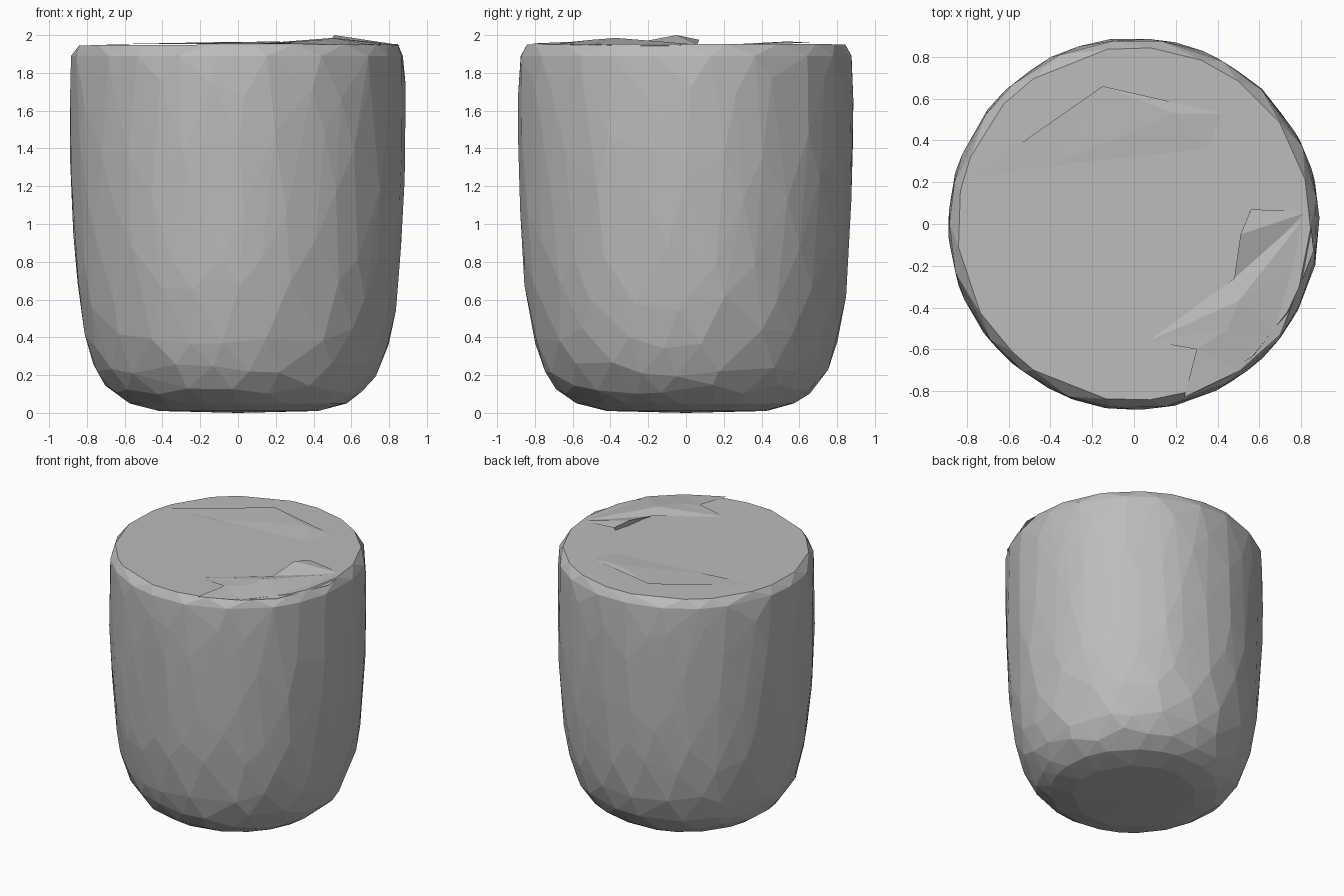
import bpy, bmesh, math, random

random.seed(7)
cube = bpy.data.objects.get("Cube")
if cube:
    bpy.data.objects.remove(cube, do_unlink=True)

# One plain grey for everything
grey = bpy.data.materials.new("stone_grey")
grey.use_nodes = True
colour = (0.5, 0.5, 0.5, 1)
grey.diffuse_color = colour
grey.node_tree.nodes["Principled BSDF"].inputs["Base Color"].default_value = colour

# Side outline of the rounded block: (radius, height)
PROFILE = [(0.0, 0.0), (0.43, 0.01), (0.58, 0.05), (0.69, 0.125), (0.76, 0.23),
           (0.815, 0.4), (0.85, 0.62), (0.872, 0.87), (0.885, 1.15),
           (0.892, 1.45), (0.893, 1.7), (0.887, 1.89), (0.85, 1.95)]
SIDES = 21


def radius_at(z):
    for (r0, z0), (r1, z1) in zip(PROFILE, PROFILE[1:]):
        if z <= z1:
            return r0 + (r1 - r0) * (z - z0) / (z1 - z0)
    return PROFILE[-1][0]


def add_object(name, bm):
    mesh = bpy.data.meshes.new(name)
    bm.to_mesh(mesh)
    bm.free()
    mesh.materials.append(grey)
    obj = bpy.data.objects.new(name, mesh)
    bpy.context.collection.objects.link(obj)
    return obj


# Faceted body: a hull over rings of scattered points
body = bmesh.new()
body.verts.new((0, 0, 0))
last = len(PROFILE) - 1
for i, (r, z) in enumerate(PROFILE[1:], 1):
    sides = 12 if i == 1 else SIDES
    for k in range(sides):
        angle = math.tau * (k + 0.5 * (i % 2) + random.uniform(-0.28, 0.28)) / sides
        height = z
        if 2 < i < last - 1:
            height += random.uniform(-0.35, 0.35) * (z - PROFILE[i - 1][1])
        rad = radius_at(height) * random.uniform(0.994, 1.001)
        if i == last:
            height += 0.004 * math.cos(angle)
        body.verts.new((rad * math.cos(angle), rad * math.sin(angle), height))
hull = bmesh.ops.convex_hull(body, input=body.verts)
inner = [g for g in hull["geom_interior"] if isinstance(g, bmesh.types.BMVert)]
bmesh.ops.delete(body, geom=inner, context="VERTS")
bmesh.ops.recalc_face_normals(body, faces=body.faces)
add_object("block_body", body)


# Raised flakes on the top face
def flake(name, points, faces):
    bm = bmesh.new()
    verts = [bm.verts.new(p) for p in points]
    for f in faces:
        face = bm.faces.new([verts[i] for i in f])
        face.normal_update()
        if face.normal.z < 0:
            face.normal_flip()
    add_object(name, bm)


flake("chipped_flake",
      [(0.56, 0.07, 1.975), (0.51, -0.05, 2.0), (0.48, -0.26, 1.96),
       (0.07, -0.56, 1.952), (0.30, -0.60, 1.965), (0.45, -0.50, 1.975),
       (0.24, -0.83, 1.955), (0.51, -0.70, 1.95), (0.70, -0.53, 1.948),
       (0.86, -0.13, 1.942), (0.84, 0.06, 1.95), (0.50, -0.37, 1.985)],
      [(0, 1, 10), (1, 2, 10), (2, 11, 10), (10, 11, 9), (2, 3, 11),
       (11, 3, 5), (5, 3, 4), (4, 6, 7), (4, 7, 5), (5, 7, 8),
       (11, 5, 8), (11, 8, 9)])

# Flake underside edge, closing the gap down to the top face
flake("flake_edge",
      [(0.56, 0.07, 1.975), (0.51, -0.05, 2.0), (0.48, -0.26, 1.96),
       (0.55, 0.05, 1.94), (0.53, -0.05, 1.94), (0.50, -0.26, 1.94)],
      [(0, 1, 4, 3), (1, 2, 5, 4)])

flake("shallow_ridge",
      [(-0.78, 0.22, 1.95), (-0.15, 0.66, 1.962), (0.20, 0.53, 1.966),
       (0.42, 0.53, 1.955), (0.35, 0.36, 1.952), (-0.40, 0.28, 1.953)],
      [(0, 1, 5), (1, 2, 5), (1, 3, 2), (2, 3, 4), (2, 4, 5)])
